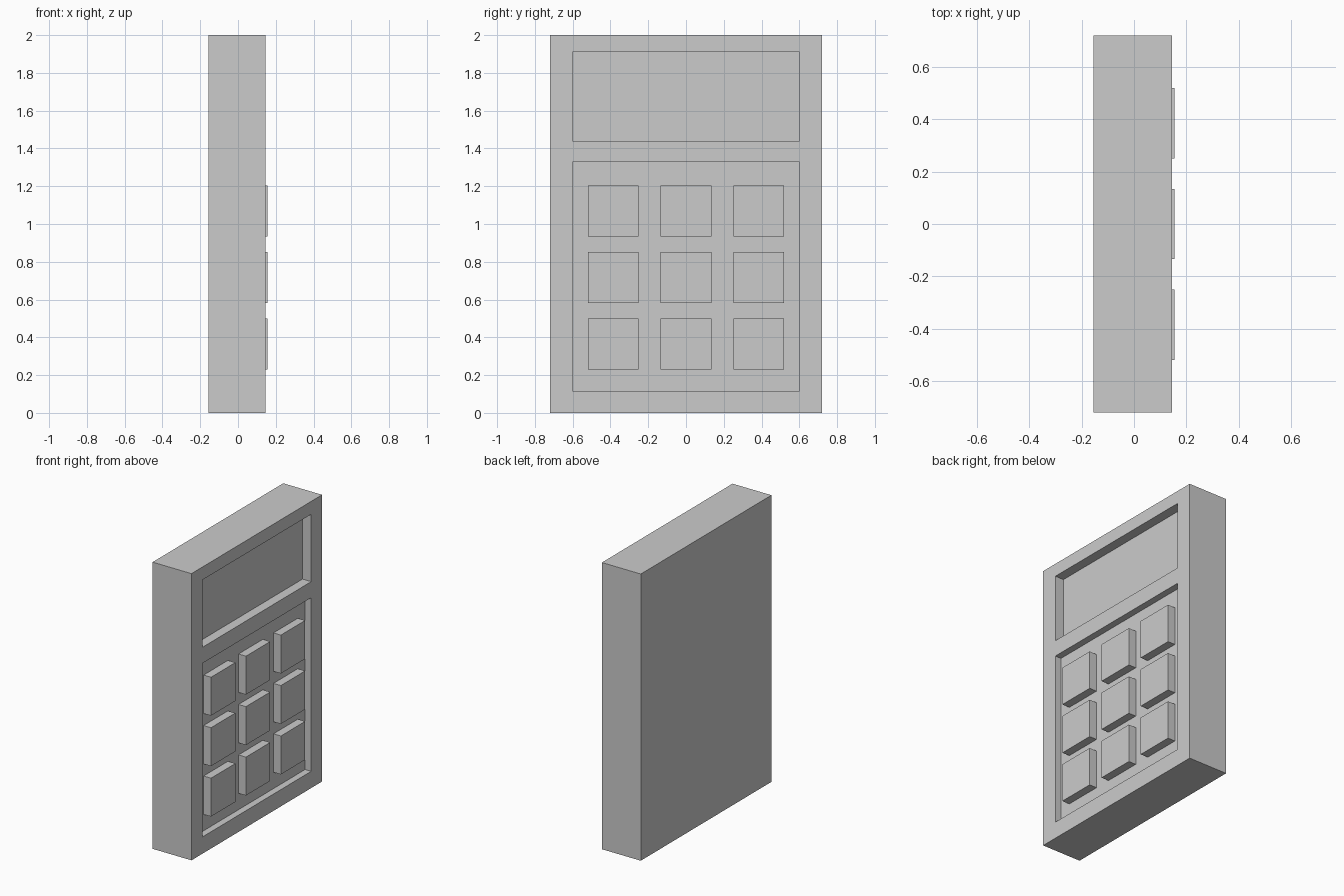
import bpy

if "Cube" in bpy.data.objects:
    bpy.data.objects.remove(bpy.data.objects["Cube"])

BACK, FRONT = -0.155, 0.145
SCREEN_DEPTH, PAD_DEPTH = 0.067, 0.047


def box(name, x, y, z):
    """Box from (min, max) ranges on each axis."""
    bpy.ops.mesh.primitive_cube_add(size=1)
    ob = bpy.context.object
    ob.name = ob.data.name = name
    ranges = (x, y, z)
    for v in ob.data.vertices:
        v.co = [r[0] if c < 0 else r[1] for c, r in zip(v.co, ranges)]
    return ob


def recess(target, name, depth, y, z):
    """Cut a rectangular pocket into the keyed face."""
    cutter = box(name, (FRONT - depth, FRONT + 0.1), y, z)
    cutter.hide_render = True
    mod = target.modifiers.new(name, 'BOOLEAN')
    mod.operation = 'DIFFERENCE'
    mod.solver = 'EXACT'
    mod.object = cutter
    bpy.context.view_layer.objects.active = target
    bpy.ops.object.modifier_apply(modifier=mod.name)
    bpy.data.objects.remove(cutter)


# Casing with display window and key tray
casing = box("casing", (BACK, FRONT), (-0.72, 0.72), (0, 2))
recess(casing, "display_recess", SCREEN_DEPTH, (-0.6, 0.6), (1.44, 1.91))
recess(casing, "key_recess", PAD_DEPTH, (-0.6, 0.6), (0.117, 1.328))

# Three by three keys standing just proud of the casing
HALF = 0.134
for row in range(3):
    for col in range(3):
        y = (col - 1) * 0.385
        z = 0.365 + row * 0.352
        box(f"key_{row + 1}_{col + 1}", (FRONT - PAD_DEPTH, 0.155),
            (y - HALF, y + HALF), (z - HALF, z + HALF))
